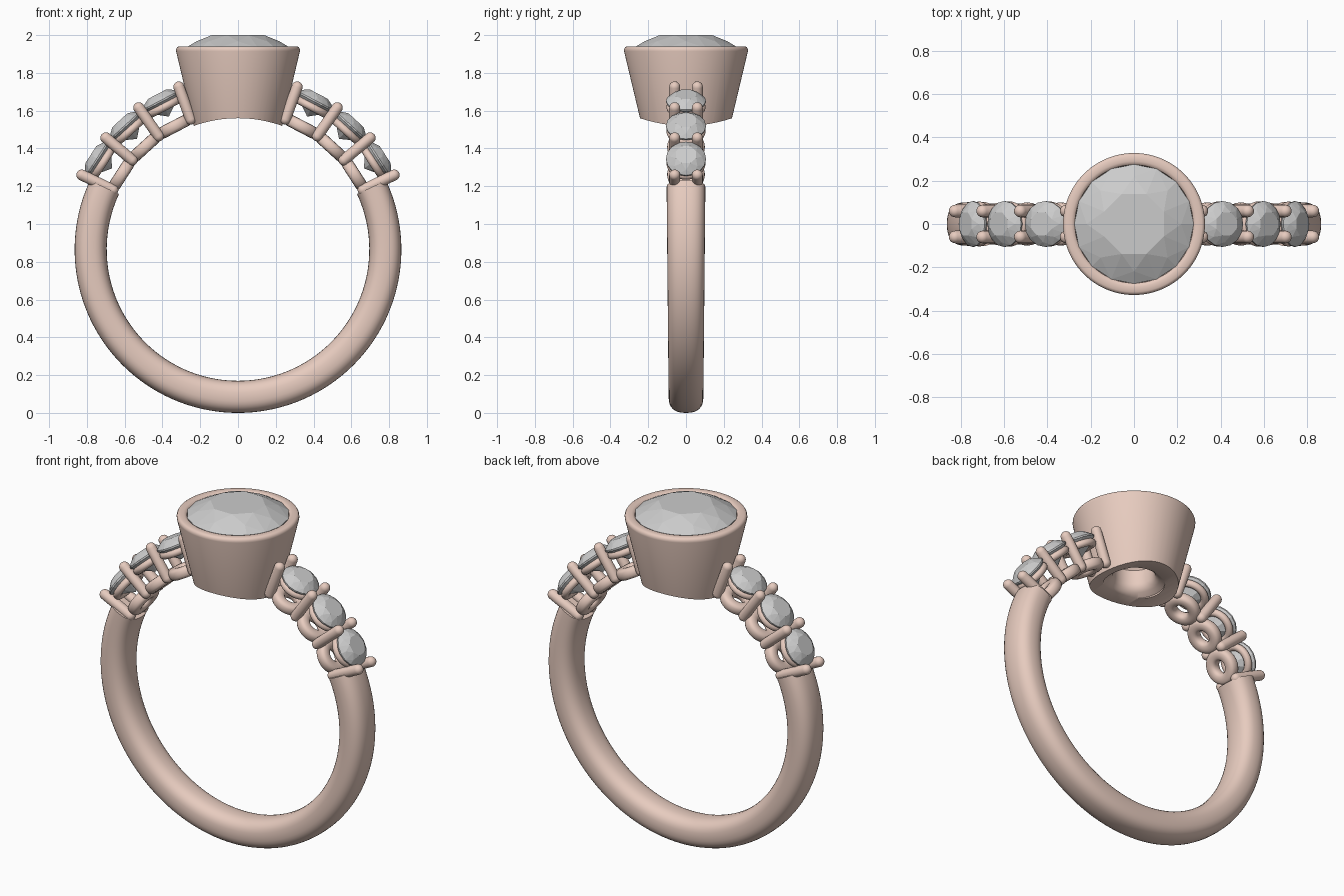
import bpy, bmesh, math
from math import sin, cos, pi, radians
from mathutils import Matrix, Vector

if "Cube" in bpy.data.objects:
    bpy.data.objects.remove(bpy.data.objects["Cube"])

CZ = 0.865          # height of the ring centre
FINGER = 0.695      # finger hole radius

metal = bpy.data.materials.new("rose_metal")
metal.diffuse_color = (0.80, 0.60, 0.52, 1)
metal.use_nodes = True
metal.node_tree.nodes["Principled BSDF"].inputs["Base Color"].default_value = metal.diffuse_color


def finish(name, bm, mat=None, smooth=True, matrix=None):
    bmesh.ops.recalc_face_normals(bm, faces=bm.faces)
    me = bpy.data.meshes.new(name)
    bm.to_mesh(me)
    bm.free()
    ob = bpy.data.objects.new(name, me)
    bpy.context.collection.objects.link(ob)
    if matrix:
        ob.matrix_world = matrix
    if mat:
        me.materials.append(mat)
    if smooth:
        shade(ob)
    return ob


def shade(ob):
    bpy.ops.object.select_all(action='DESELECT')
    bpy.context.view_layer.objects.active = ob
    ob.select_set(True)
    bpy.ops.object.shade_smooth_by_angle(angle=radians(35))


def grid(rows, close_rows, close_cols, caps=False):
    """Skin a list of point rows into quads."""
    bm = bmesh.new()
    vs = [[bm.verts.new(p) for p in row] for row in rows]
    n, m = len(vs), len(vs[0])
    for i in range(n if close_rows else n - 1):
        for j in range(m if close_cols else m - 1):
            a, b = vs[i], vs[(i + 1) % n]
            k = (j + 1) % m
            bm.faces.new((a[j], a[k], b[k], b[j]))
    if caps:
        bm.faces.new(vs[0])
        bm.faces.new(vs[-1])
    return bm


def lathe(profile, seg, closed):
    rows = [[(r * cos(2 * pi * i / seg), r * sin(2 * pi * i / seg), z)
             for r, z in profile] for i in range(seg)]
    bm = grid(rows, True, closed)
    bmesh.ops.remove_doubles(bm, verts=bm.verts, dist=1e-5)
    return bm


def ellipse_profile(r, z, a, b, n=16, p=2.0):
    """Closed (super)ellipse section around (r, z)."""
    def e(v):
        return math.copysign(abs(v) ** (2 / p), v)
    return [(r + a * e(cos(2 * pi * i / n)), z + b * e(sin(2 * pi * i / n))) for i in range(n)]


def gem(name, radius, crown, table, depth, matrix):
    """Round brilliant: the hull of table, crown, girdle and pavilion rings."""
    bm = bmesh.new()
    g = radius * 0.04
    rings = [(table, crown, 8, 0.5), ((radius + table) / 2 * 1.03, crown * 0.58, 8, 0),
             (radius, g, 16, 0), (radius, -g, 16, 0),
             (radius * 0.56, -depth * 0.52, 8, 0)]
    for r, z, n, off in rings:
        for i in range(n):
            t = 2 * pi * (i + off) / n
            bm.verts.new((r * cos(t), r * sin(t), z))
    bm.verts.new((0, 0, -depth))
    bmesh.ops.convex_hull(bm, input=bm.verts)
    return finish(name, bm, smooth=False, matrix=matrix)


def radial(angle, r, y=0):
    """Local z points outward from the ring centre."""
    a = radians(angle)
    return Matrix.Translation((r * cos(a), y, CZ + r * sin(a))) @ Matrix.Rotation(pi / 2 - a, 4, 'Y')


# Shank: rounded section swept around the lower part, tapering to the bottom
rows = []
for i in range(97):
    t = radians(155 + 230 * i / 96)
    low = (1 - sin(t)) / 2
    half_w = 0.107 - 0.015 * low
    row = []
    for u, v in ellipse_profile(0, 0, 1, 1, 32, 2.5):
        r = 0.780 + 0.085 * u
        row.append((r * cos(t), half_w * v, CZ + r * sin(t)))
    rows.append(row)
finish("shank", grid(rows, False, True, caps=True), metal)

# Shoulders: three stones a side, with base washers, seat rings and prongs
for side in ("right", "left"):
    def ang(a):
        return a if side == "right" else 180 - a
    for k, a in enumerate((32.8, 47.6, 62.5), 1):
        gem(f"{side}_stone_{k}", 0.106, 0.042, 0.058, 0.092, radial(ang(a), 0.885))
        finish(f"{side}_base_washer_{k}", lathe(ellipse_profile(0.067, 0, 0.033, 0.032, 16, 2.6), 40, True),
               metal, matrix=radial(ang(a), 0.733))
        finish(f"{side}_seat_ring_{k}", lathe(ellipse_profile(0.083, 0, 0.021, 0.021, 12), 40, True),
               metal, matrix=radial(ang(a), 0.850))
    for k, a in enumerate((25.5, 40.2, 55.0, 70.0), 1):
        pr, r0, r1 = 0.029, 0.705, 0.945
        prof = [(pr * sin(radians(s)), pr * (1 - cos(radians(s)))) for s in range(0, 91, 15)]
        prof += [(r, r1 - r0 - z) for r, z in reversed(prof)]
        for y, tag in ((-0.06, "front"), (0.06, "back")):
            finish(f"{side}_{tag}_prong_{k}", lathe(prof, 20, False), metal,
                   matrix=radial(ang(a), r0, y))

# Bezel: tapered cup with rounded rim and open base, cut to the finger curve
bezel = finish("bezel", lathe([
    (0.222, 1.47), (0.328, 1.915), (0.328, 1.925), (0.323, 1.935), (0.314, 1.940),
    (0.290, 1.940), (0.279, 1.937), (0.273, 1.930), (0.270, 1.89), (0.11, 1.69),
    (0.11, 1.61), (0.118, 1.585), (0.135, 1.568), (0.165, 1.55), (0.165, 1.47)], 96, True), metal, smooth=False)
bm = bmesh.new()
bmesh.ops.create_cone(bm, cap_ends=True, segments=160, radius1=FINGER, radius2=FINGER, depth=1.2,
                      matrix=Matrix.Translation((0, 0, CZ)) @ Matrix.Rotation(pi / 2, 4, 'X'))
cutter = finish("finger_cutter", bm, smooth=False)
cutter.hide_render = True
mod = bezel.modifiers.new("finger_cut", 'BOOLEAN')
mod.operation = 'DIFFERENCE'
mod.solver = 'EXACT'
mod.object = cutter
bpy.context.view_layer.objects.active = bezel
bpy.ops.object.modifier_apply(modifier=mod.name)
bpy.data.objects.remove(cutter)
shade(bezel)

# Centre stone
gem("centre_stone", 0.276, 0.078, 0.15, 0.235, Matrix.Translation((0, 0, 1.922)))
